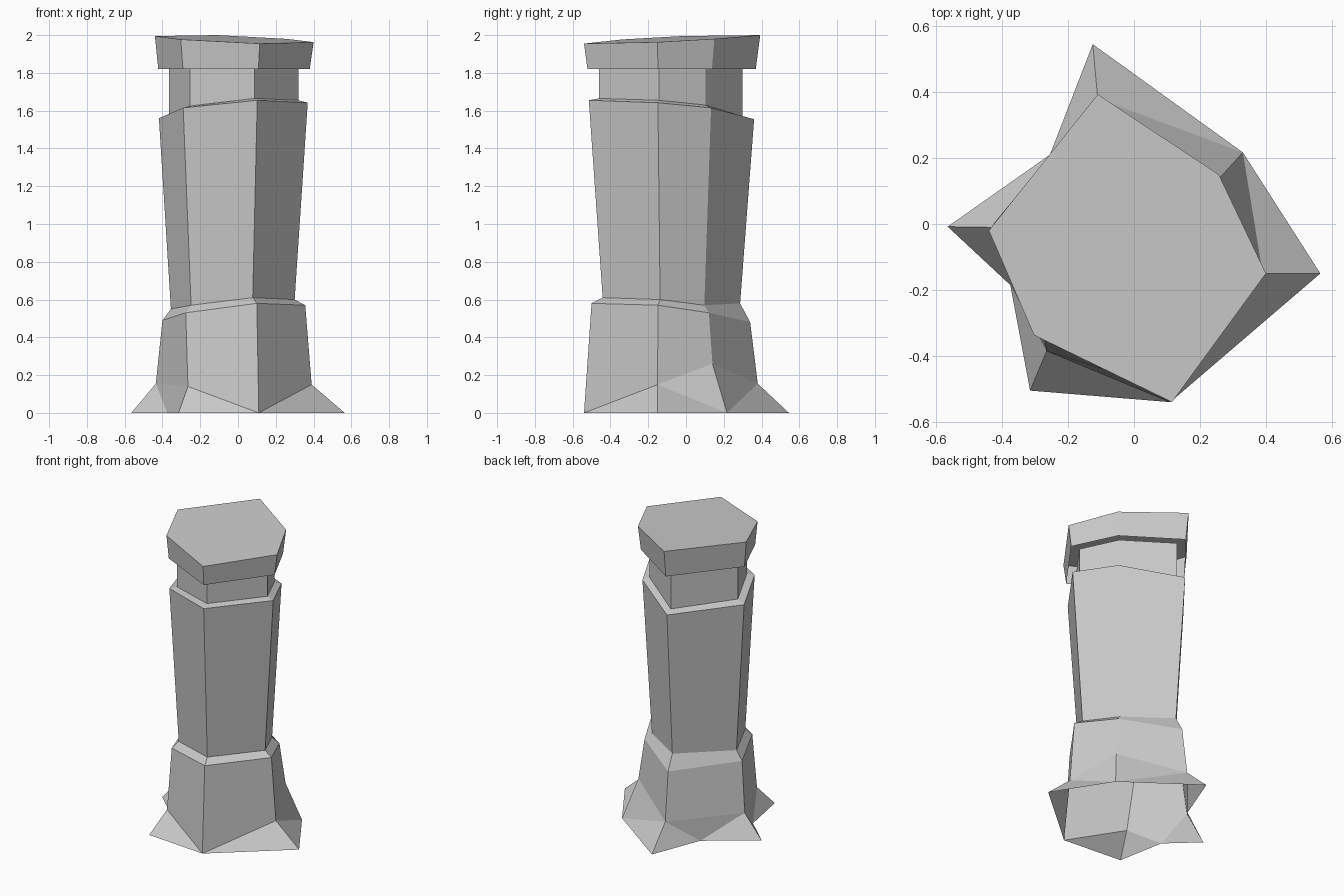
import bpy

# Irregular hexagon outline, counter-clockwise from the front corner
HEX = [(0.115, -0.54), (0.40, -0.15), (0.257, 0.15),
       (-0.11, 0.393), (-0.44, -0.02), (-0.303, -0.337)]


def ring(scale, dx, dy, heights):
    return [(x * scale + dx, y * scale + dy, z) for (x, y), z in zip(HEX, heights)]


def loft(rings):
    """Vertices and side quads of stacked six-sided rings, bottom to top."""
    verts = [v for r in rings for v in r]
    faces = []
    for k in range(len(rings) - 1):
        for i in range(6):
            j = (i + 1) % 6
            faces.append((k * 6 + i, k * 6 + j, k * 6 + 6 + j, k * 6 + 6 + i))
    return verts, faces


def make_object(name, verts, faces):
    mesh = bpy.data.meshes.new(name)
    mesh.from_pydata(verts, [], faces)
    mesh.update()
    obj = bpy.data.objects.new(name, mesh)
    bpy.context.collection.objects.link(obj)
    return obj


# Body: foot, flared base, shaft, slanted ledges and neck
foot = [(0.11, -0.54, 0.0), (0.39, -0.15, 0.15), (0.26, 0.14, 0.26),
        (-0.11, 0.38, 0.155), (-0.435, -0.01, 0.155), (-0.265, -0.385, 0.14)]
verts, faces = loft([
    foot,
    ring(0.90, -0.004, -0.014, (0.58, 0.57, 0.53, 0.48, 0.49, 0.53)),
    ring(0.78, -0.012, -0.02, (0.61, 0.60, 0.57, 0.58, 0.55, 0.57)),
    ring(0.938, -0.006, -0.008, (1.655, 1.642, 1.615, 1.555, 1.56, 1.615)),
    ring(0.815, -0.006, -0.02, (1.665, 1.655, 1.63, 1.57, 1.58, 1.625)),
    ring(0.815, -0.006, -0.02, [1.82] * 6),
])

# Pointed skirt spreading from the foot to the ground (open underneath)
n = len(verts)
ground = [(0.565, -0.15), (0.33, 0.217), (-0.125, 0.545), (-0.255, 0.21),
          (-0.565, -0.008), (-0.375, -0.185), (-0.315, -0.505)]
verts += [(x, y, 0.0) for x, y in ground]
R, BR, B, BL, L, LF, FL = range(n, n + 7)
faces += [(0, R, 1), (1, R, BR), (1, BR, 2), (2, BR, 3), (3, BR, B),
          (3, B, BL), (3, BL, 4), (4, BL, L),
          (4, L, LF), (4, LF, 5), (5, LF, FL), (5, FL, 0)]
make_object("pillar_body", verts, faces)

# Cap: flaring hollow lid with a slightly tilted top
verts, faces = loft([
    ring(0.955, -0.002, -0.006, [1.82] * 6),
    ring(1.0, 0, 0, (1.955, 1.963, 1.98, 2.0, 1.995, 1.977)),
])
faces.append(tuple(range(6, 12)))
make_object("pillar_cap", verts, faces)
